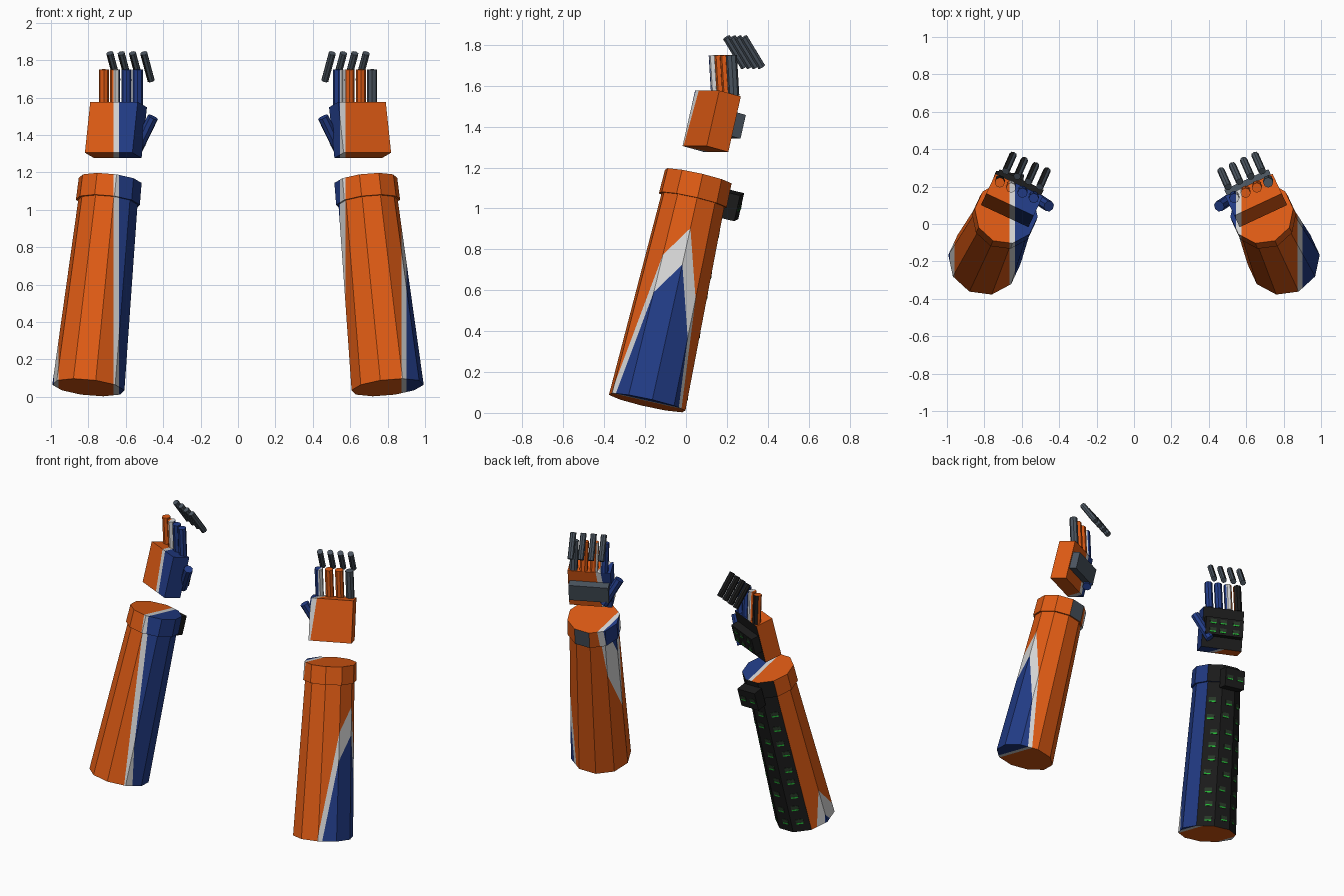
import bpy, bmesh, math, random
from mathutils import Matrix, Vector

random.seed(4)
if "Cube" in bpy.data.objects:
    bpy.data.objects.remove(bpy.data.objects["Cube"], do_unlink=True)

# Flat colours
COLOURS = {
    "orange": (0.74, 0.105, 0.007), "blue": (0.016, 0.045, 0.24),
    "white": (0.68, 0.68, 0.68), "slate": (0.07, 0.09, 0.115),
    "black": (0.011, 0.011, 0.011), "moss": (0.022, 0.04, 0.022),
    "green": (0.02, 0.5, 0.04),
}
NAMES = list(COLOURS)
MATS = []
for name, rgb in COLOURS.items():
    m = bpy.data.materials.new(name)
    m.use_nodes = True
    m.diffuse_color = (*rgb, 1)
    m.node_tree.nodes["Principled BSDF"].inputs["Base Color"].default_value = (*rgb, 1)
    MATS.append(m)

# Frame of the right arm: turned inward and leaning back, z along the forearm
ARM = (Matrix.Translation((-0.8, -0.19, 0.05))
       @ Matrix.Rotation(math.radians(-25), 4, 'Z')
       @ Matrix.Rotation(math.radians(-14), 4, 'X'))
TO_LOCAL = ARM.inverted()
MIRROR = Matrix.Scale(-1, 4, (1, 0, 0))

# Vertical stripe cuts for each arm, and the colour between neighbouring cuts
CUTS = {-1: (-0.985, -0.96, -0.665, -0.635), 1: (0.545, 0.575, 0.875, 0.9)}
BANDS = ("blue", "white", "orange", "white", "blue")


def stripe(x, side):
    return BANDS[sum(x > c for c in CUTS[side])]


def finish(name, bm, side, rule, striped=False):
    """Mirror if needed, cut the stripes, colour by rule(centre, local normal)."""
    if side > 0:
        bm.transform(MIRROR)
        bmesh.ops.reverse_faces(bm, faces=bm.faces[:])
    if striped:
        for c in CUTS[side]:
            bmesh.ops.bisect_plane(bm, geom=bm.verts[:] + bm.edges[:] + bm.faces[:],
                                   plane_co=(c, 0, 0), plane_no=(1, 0, 0))
    bm.normal_update()
    for f in bm.faces:
        n = f.normal.copy()
        n.x *= -side
        col = rule(f.calc_center_median(), TO_LOCAL.to_3x3() @ n)
        f.material_index = NAMES.index(col)
    me = bpy.data.meshes.new(name)
    bm.to_mesh(me)
    bm.free()
    for m in MATS:
        me.materials.append(m)
    label = ("right_" if side < 0 else "left_") + name
    bpy.context.collection.objects.link(bpy.data.objects.new(label, me))


def add_box(bm, size, mat):
    bmesh.ops.create_cube(bm, size=1, matrix=mat @ Matrix.Diagonal((*size, 1)))


def add_cone(bm, r1, r2, z1, z2):
    bmesh.ops.create_cone(bm, cap_ends=True, segments=10, radius1=r1, radius2=r2,
                          depth=z2 - z1, matrix=ARM @ Matrix.Translation((0, 0, (z1 + z2) / 2)))


def add_rod(bm, p, q, r):
    p, q = Vector(p), Vector(q)
    mat = Matrix.Translation((p + q) / 2) @ (q - p).to_track_quat('Z', 'Y').to_matrix().to_4x4()
    bmesh.ops.create_cone(bm, cap_ends=True, segments=8, radius1=r, radius2=r,
                          depth=(q - p).length, matrix=mat)


def turned(angle, radius, z, tilt=0, x=0):
    """Frame on the forearm surface, y pointing outward."""
    return (ARM @ Matrix.Rotation(math.radians(angle), 4, 'Z')
            @ Matrix.Translation((x, radius, z)) @ Matrix.Rotation(tilt, 4, 'X'))


def back_angle(n):
    return math.degrees(math.atan2(-n.x, n.y))


def add_marks(name, spots):
    """Small circuit pads with a bright dash, as thin plates."""
    for part, size, colour in (("pads", (0.05, 0.006, 0.035), "moss"),
                               ("dashes", (0.045, 0.009, 0.009), "green")):
        bm = bmesh.new()
        for mat, scale in spots:
            drop = -0.012 * scale if part == "dashes" else 0
            add_box(bm, (size[0] * scale, size[1], size[2] * scale),
                    mat @ Matrix.Translation((0, 0, drop)))
        finish(name + "_" + part, bm, -1, lambda c, n, k=colour: k)


for side in (-1, 1):
    def arm_rule(c, n):
        a = back_angle(n)
        if side < 0 and abs(n.z) < 0.5 and -36 < a < 72:
            return "black"
        return stripe(c.x, side)

    def cuff_rule(c, n):
        if side > 0 and abs(n.z) < 0.5 and 0 < back_angle(n) < 36:
            return "slate"
        return arm_rule(c, n)

    def hand_rule(c, n):
        if side < 0 and n.y > 0.7:
            return "black"
        return stripe(c.x, side)

    # Forearm and wrist cuff
    bm = bmesh.new()
    add_cone(bm, 0.195, 0.16, 0, 1.03)
    finish("forearm", bm, side, arm_rule, True)
    bm = bmesh.new()
    add_cone(bm, 0.173, 0.17, 1.02, 1.14)
    finish("wrist_cuff", bm, side, cuff_rule, True)

    # Palm block and the plate on its back
    bm = bmesh.new()
    add_box(bm, (0.28, 0.12, 0.28), ARM @ Matrix.Translation((0, 0.005, 1.42)))
    finish("palm", bm, side, hand_rule, True)
    bm = bmesh.new()
    add_box(bm, (0.26, 0.055, 0.12), ARM @ Matrix.Translation((0, 0.09, 1.42)))
    finish("hand_plate", bm, side, lambda c, n: "black" if side < 0 else "slate")

    # Thumb
    bm = bmesh.new()
    add_rod(bm, (-0.54, 0.15, 1.32), (-0.455, 0.095, 1.495), 0.03)
    finish("thumb", bm, side, lambda c, n: "blue")

    # Four fingers, each with a straight base and a loose curled tip
    for i in range(4):
        step = Vector((-0.0605, 0.028, 0)) * i

        def base_rule(c, n):
            if i == 3 and side > 0:
                return "slate"
            if i == 3 and n.y > 0.2:
                return "black"
            return stripe(c.x, side)

        def tip_rule(c, n):
            return "black" if side < 0 and n.x < -0.3 else "slate"

        bm = bmesh.new()
        add_rod(bm, Vector((-0.536, 0.15, 1.55)) + step, Vector((-0.536, 0.138, 1.75)) + step, 0.027)
        finish(f"finger_base_{i + 1}", bm, side, base_rule, True)
        bm = bmesh.new()
        add_rod(bm, Vector((-0.465, 0.286, 1.692)) + step, Vector((-0.504, 0.198, 1.837)) + step, 0.02)
        finish(f"finger_tip_{i + 1}", bm, side, tip_rule)

# Control box on the right cuff
bm = bmesh.new()
add_box(bm, (0.15, 0.07, 0.13), turned(18, 0.195, 1.04))
finish("cuff_box", bm, -1, lambda c, n: "black")

# Circuit marks on the dark panels of the right arm
spots = []
for angle in (-18, 18, 54):
    for row in range(9):
        z = 0.06 + 0.103 * row + random.uniform(-0.015, 0.015)
        radius = (0.195 - 0.034 * z) * math.cos(math.radians(18))
        spots.append((turned(angle, radius, z, 0.033, random.uniform(-0.018, 0.018)), 1))
add_marks("forearm", spots)
add_marks("hand", [(turned(0, 0.118, 1.42 + dz, 0, dx), 0.9)
                   for dx in (-0.08, 0.01, 0.08) for dz in (-0.03, 0.03)])
add_marks("cuff_box", [(turned(18, 0.23, 1.04, 0, dx), 0.9) for dx in (-0.04, 0.04)])
